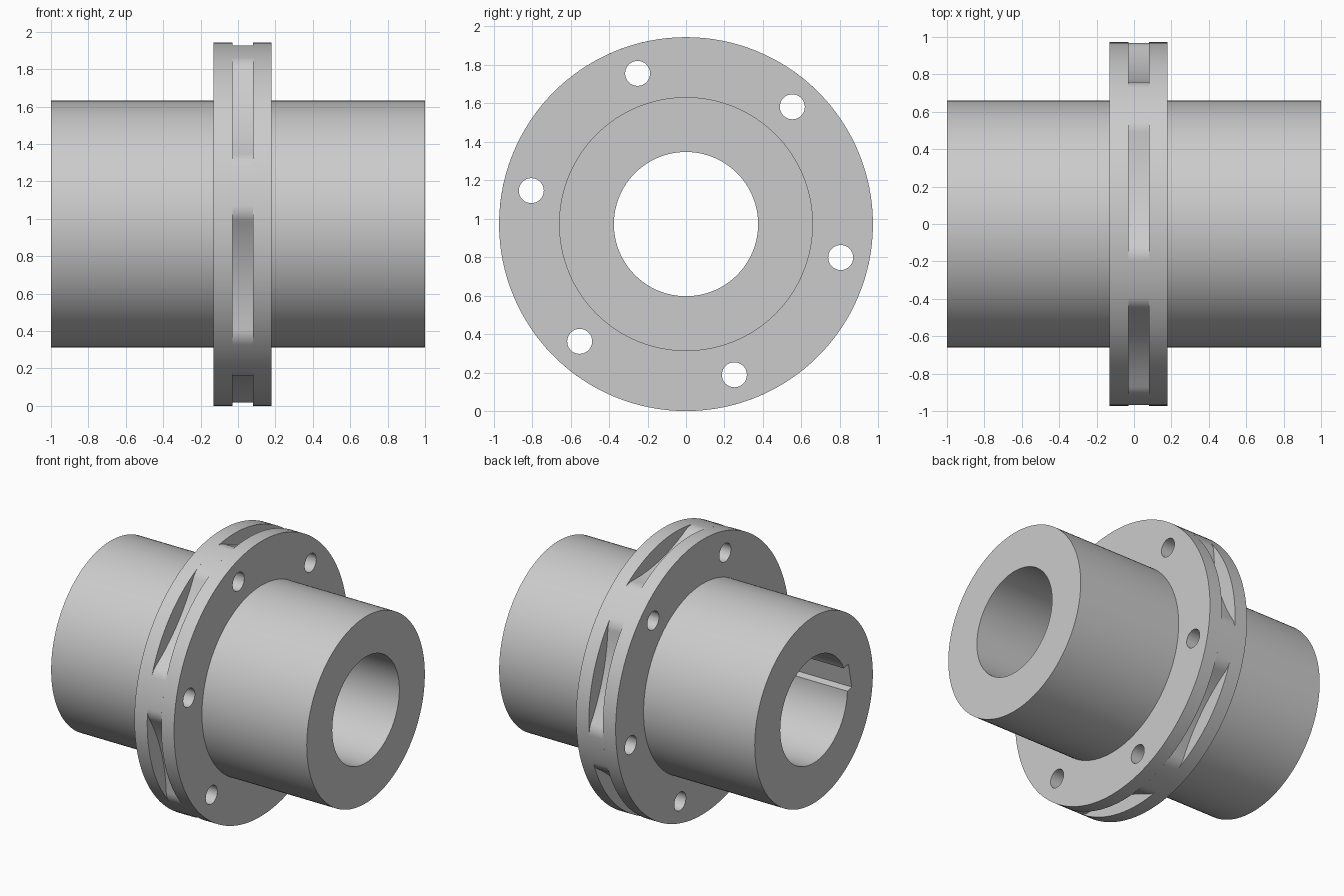
import bpy, bmesh
from math import sin, cos, radians, pi

if "Cube" in bpy.data.objects:
    bpy.data.objects.remove(bpy.data.objects["Cube"])

R, HUB, BORE = 0.972, 0.66, 0.375      # flange, hub and bore radii
CZ = R                                 # height of the axis
PHASE = -12.2                          # angle of the first bolt hole
HOLE_R, BOLT_CIRCLE = 0.065, 0.823
SEG = 128


def polar(r, deg, c=(0, 0)):
    return c[0] + r * cos(radians(deg)), c[1] + r * sin(radians(deg))


def arc(r, a0, a1, n, c=(0, 0)):
    return [polar(r, a0 + (a1 - a0) * i / n, c) for i in range(n + 1)]


def finish(name, bm):
    bmesh.ops.recalc_face_normals(bm, faces=bm.faces[:])
    me = bpy.data.meshes.new(name)
    bm.to_mesh(me)
    bm.free()
    ob = bpy.data.objects.new(name, me)
    bpy.context.collection.objects.link(ob)
    ob.location.z = CZ
    return ob


def prism(name, outline, x0, x1):
    """Extrude a (y, z) outline along x."""
    bm = bmesh.new()
    face = bm.faces.new([bm.verts.new((x0, y, z)) for y, z in outline])
    ext = bmesh.ops.extrude_face_region(bm, geom=[face], use_keep_orig=True)
    verts = [v for v in ext["geom"] if isinstance(v, bmesh.types.BMVert)]
    bmesh.ops.translate(bm, verts=verts, vec=(x1 - x0, 0, 0))
    return finish(name, bm)


def lathe(name, profile):
    """Spin a closed (x, radius) profile around the x axis."""
    bm = bmesh.new()
    rings = [[bm.verts.new((x, *polar(r, 360 * i / SEG))) for i in range(SEG)]
             for x, r in profile]
    for a, b in zip(rings, rings[1:] + rings[:1]):
        for i in range(SEG):
            j = (i + 1) % SEG
            bm.faces.new((a[i], a[j], b[j], b[i]))
    return finish(name, bm)


def cut(ob, cutters):
    bpy.context.view_layer.objects.active = ob
    for c in cutters:
        m = ob.modifiers.new("cut", "BOOLEAN")
        m.operation, m.solver, m.object = "DIFFERENCE", "EXACT", c
        bpy.ops.object.modifier_apply(modifier=m.name)


# Hubs with flanges
def hub(name, x_in, x_out, x_end):
    return lathe(name, [(x_in, BORE), (x_in, R), (x_out, R),
                        (x_out, HUB), (x_end, HUB), (x_end, BORE)])


left_hub = hub("left_hub", -0.03, -0.13, -1)
right_hub = hub("right_hub", 0.08, 0.18, 1)

# Disc pack: six lobes flush with the rim, shallow concave arcs between
FLAT, TILT, FILLET = 6.3, 15, 0.125
rc = R - FILLET
half = radians(30 - FLAT)
sweep_r = (rc * sin(half) - FILLET * sin(radians(TILT))) / sin(radians(TILT))
sweep_c = rc * cos(half) + (FILLET + sweep_r) * cos(radians(TILT))
outline = []
for k in range(6):
    a = PHASE + 60 * k
    mid = a + 30
    outline += arc(R, a - FLAT, a + FLAT, 6)
    outline += arc(FILLET, a + FLAT, mid + TILT, 10, polar(rc, a + FLAT))[1:]
    outline += arc(sweep_r, mid + 180 + TILT, mid + 180 - TILT, 16,
                   polar(sweep_c, mid))[1:]
    outline += arc(FILLET, mid - TILT, a + 60 - FLAT, 10,
                   polar(rc, a + 60 - FLAT))[1:-1]
disc_pack = prism("disc_pack", outline, -0.03, 0.08)

# Cutters: bolt holes, disc bore, keyway in the left hub only
bolts = [prism("bolt_cutter", arc(HOLE_R, 0, 360, 32,
               polar(BOLT_CIRCLE, PHASE + 60 * k))[:-1], -0.3, 0.3)
         for k in range(6)]
bore = prism("bore_cutter", arc(BORE, 0, 360, SEG)[:-1], -0.3, 0.3)
key = prism("key_cutter", [(0.25, -0.09), (0.415, -0.09),
                           (0.415, 0.09), (0.25, 0.09)], -1.1, 0)
key.rotation_euler.x = radians(PHASE + 180)
bpy.context.view_layer.update()

cut(left_hub, bolts + [key])
cut(right_hub, bolts)
cut(disc_pack, bolts + [bore])
for c in bolts + [bore, key]:
    bpy.data.objects.remove(c)

# Smooth round walls, keep edges crisp
bpy.ops.object.select_all(action="DESELECT")
for ob in (left_hub, right_hub, disc_pack):
    ob.select_set(True)
bpy.context.view_layer.objects.active = left_hub
bpy.ops.object.shade_smooth_by_angle()
